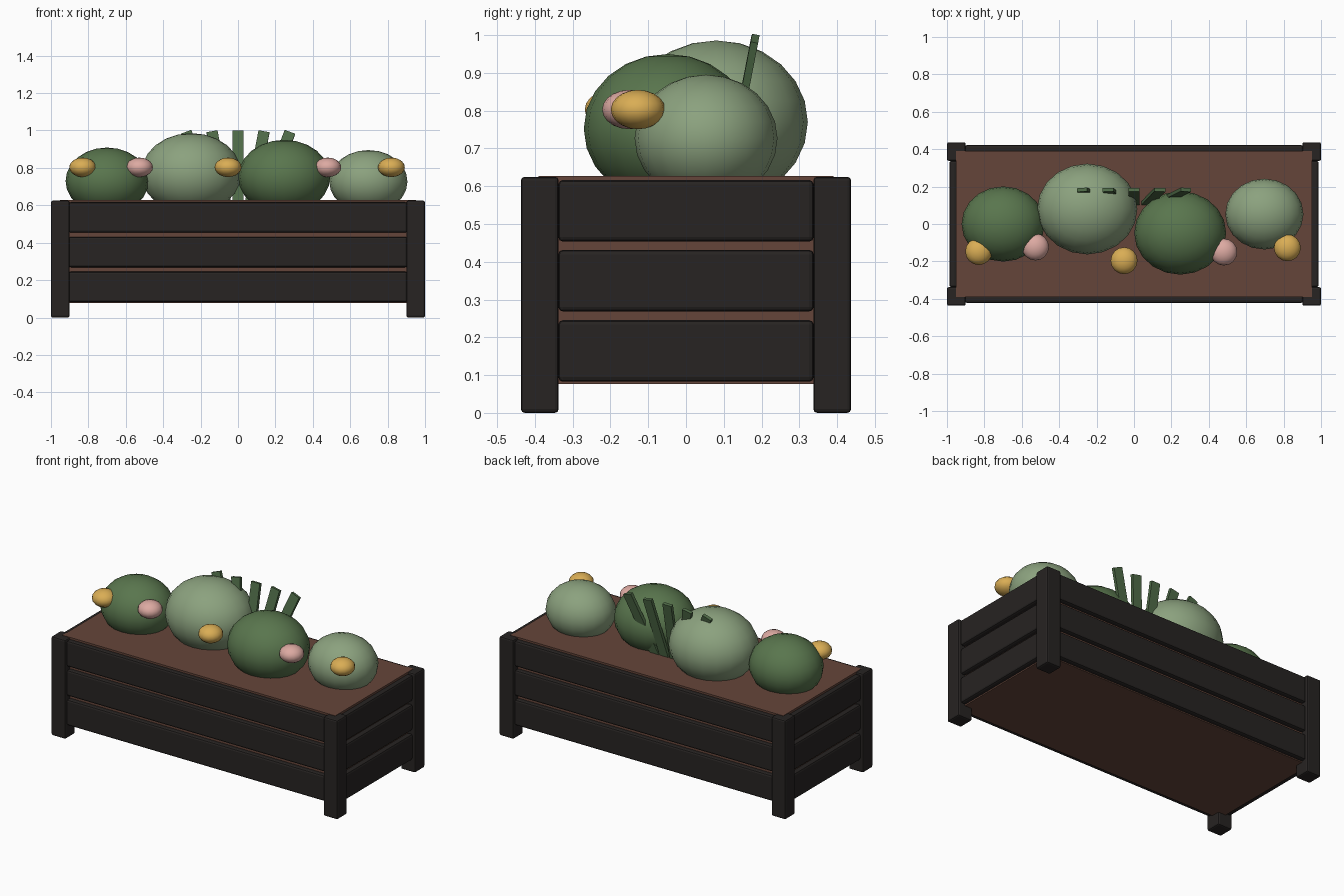
import bpy
from math import radians
from mathutils import Matrix, Vector

if "Cube" in bpy.data.objects:
    bpy.data.objects.remove(bpy.data.objects["Cube"])


def material(name, rgb):
    m = bpy.data.materials.new(name)
    m.diffuse_color = (*rgb, 1)
    m.use_nodes = True
    m.node_tree.nodes["Principled BSDF"].inputs["Base Color"].default_value = m.diffuse_color
    return m


WOOD = material("dark_wood", (0.02, 0.017, 0.016))
SOIL = material("soil", (0.13, 0.06, 0.042))
DARK = material("dark_green", (0.10, 0.18, 0.075))
LIGHT = material("light_green", (0.26, 0.36, 0.21))
LEAF = material("leaf_green", (0.08, 0.15, 0.065))
GOLD = material("yellow_petal", (0.70, 0.42, 0.09))
PINK = material("pink_petal", (0.72, 0.40, 0.36))


def box(name, centre, size, mat, bevel=0.0):
    bpy.ops.mesh.primitive_cube_add(size=1, location=centre)
    o = bpy.context.object
    o.name = name
    o.data.transform(Matrix.Diagonal((*size, 1)))
    o.data.materials.append(mat)
    if bevel:
        b = o.modifiers.new("bevel", 'BEVEL')
        b.width, b.segments = bevel, 2
    return o


def ball(name, centre, radii, mat, segments, rings):
    bpy.ops.mesh.primitive_uv_sphere_add(segments=segments, ring_count=rings,
                                         radius=1, location=centre)
    o = bpy.context.object
    o.name = name
    o.data.transform(Matrix.Diagonal((*radii, 1)))
    o.data.materials.append(mat)
    bpy.ops.object.shade_smooth()


# Soil block filling the planter
box("soil", (0, 0, 0.352), (1.905, 0.78, 0.55), SOIL)

# Corner posts
for sx in (-1, 1):
    for sy in (-1, 1):
        box("corner_post", (sx * 0.95, sy * 0.387, 0.3125), (0.1, 0.1, 0.625), WOOD, 0.01)

# Three rows of slats on every side
for z in (0.164, 0.350, 0.535):
    for s in (-1, 1):
        box("long_slat", (0, s * 0.402, z), (1.81, 0.04, 0.163), WOOD, 0.012)
        box("end_slat", (s * 0.967, 0, z), (0.04, 0.676, 0.163), WOOD, 0.012)

# Rounded shrubs
for x, y, z, r, mat in ((-0.70, 0.0, 0.73, 0.222, DARK),
                        (-0.25, 0.08, 0.77, 0.268, LIGHT),
                        (0.247, -0.048, 0.752, 0.246, DARK),
                        (0.697, 0.053, 0.727, 0.209, LIGHT)):
    ball("shrub", (x, y, z), (r, r * 0.905, r * 0.805), mat, 20, 12)

# Blossoms
for x, y, mat in ((-0.83, -0.147, GOLD), (-0.527, -0.123, PINK), (-0.053, -0.196, GOLD),
                  (0.48, -0.15, PINK), (0.82, -0.127, GOLD)):
    ball("blossom", (x, y, 0.803), (0.072, 0.072, 0.052), mat, 16, 10)

# Leaf blades fanning outwards, placed by their tips
for i in range(-2, 3):
    rot = Matrix.Rotation(radians(-11), 4, 'X') @ Matrix.Rotation(radians(i * 10.5), 4, 'Y')
    tip = Vector((i * 0.139, 0.183, 0.997 - abs(i) * 0.003))
    length = 0.43
    leaf = box("leaf_blade", (0, 0, 0), (0.06, 0.02, length), LEAF)
    leaf.matrix_world = Matrix.Translation(tip) @ rot @ Matrix.Translation((0, 0, -length / 2))
